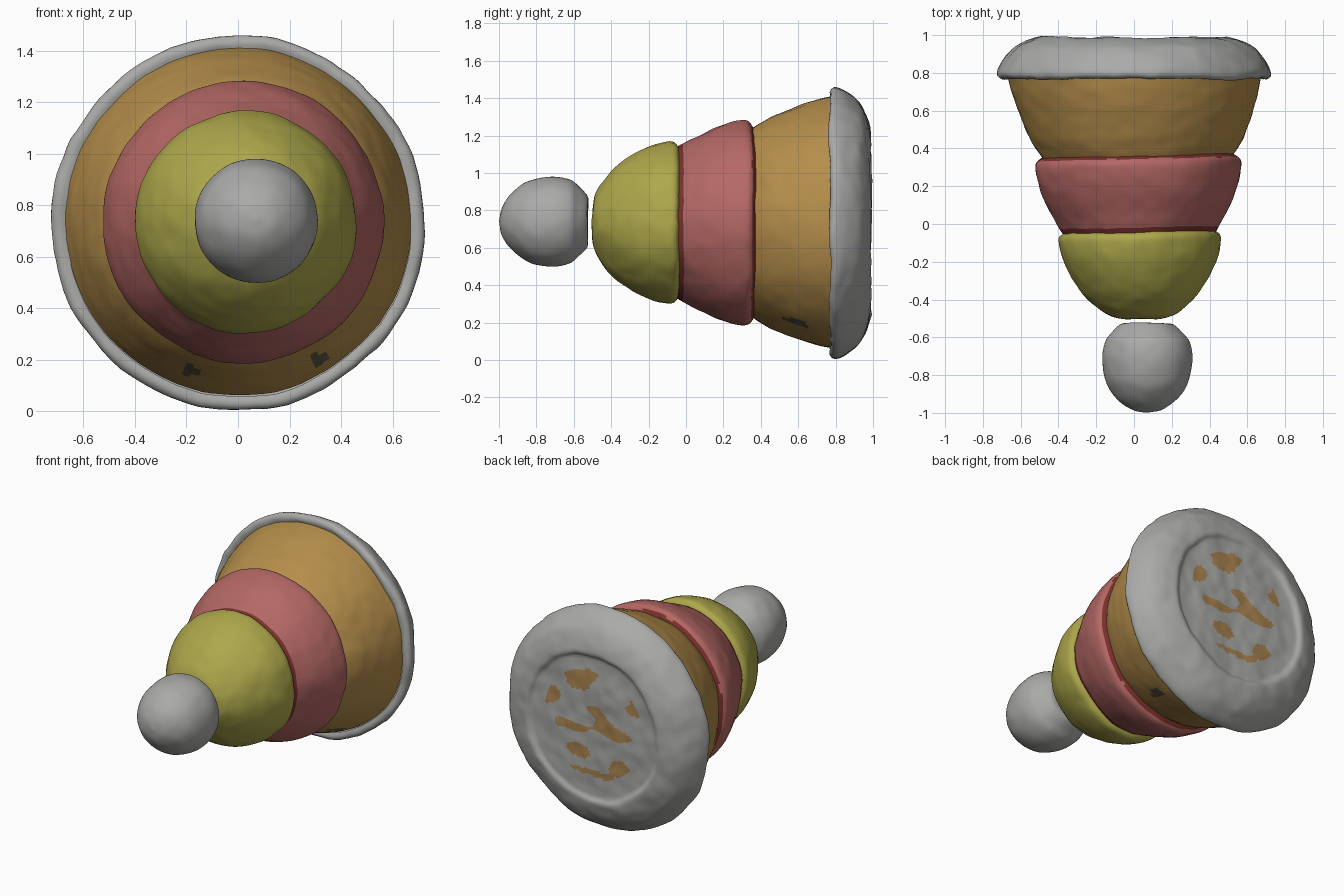
import bpy, bmesh, math
from mathutils import Vector, noise

if "Cube" in bpy.data.objects:
    bpy.data.objects.remove(bpy.data.objects["Cube"])

SEG = 120


def material(name, rgb):
    m = bpy.data.materials.new(name)
    m.diffuse_color = (*rgb, 1)
    m.use_nodes = True
    m.node_tree.nodes["Principled BSDF"].inputs["Base Color"].default_value = m.diffuse_color
    return m


GREY = material("grey", (0.40, 0.40, 0.39))
ORANGE = material("orange", (0.46, 0.27, 0.07))
PINK = material("pink", (0.46, 0.14, 0.13))
YELLOW = material("yellow", (0.42, 0.39, 0.07))
GROOVE = material("dark_red", (0.20, 0.03, 0.025))
STAIN = material("dark_stain", (0.12, 0.10, 0.06))
PATCH = material("orange_patch", (0.40, 0.23, 0.08))


def centre(y):
    # the axis drifts slightly to +x towards the front
    return 0.02 * max(0.0, min(1.0, (0.8 - y) / 0.45)) + 0.02 * max(0.0, min(1.0, (0.35 - y) / 0.85))


def resample(pts, step=0.016):
    # smooth curve through (y, r) points, cut into short even pieces
    out = []
    for i in range(len(pts) - 1):
        a, b = Vector(pts[i]), Vector(pts[i + 1])
        p = Vector(pts[i - 1]) if i else a
        n = Vector(pts[i + 2]) if i + 2 < len(pts) else b
        length = (b - a).length
        ta = (b - p).normalized() * length
        tb = (n - a).normalized() * length
        k = max(1, math.ceil(length / step))
        for s in range(k):
            t = s / k
            out.append(a * (2*t**3 - 3*t**2 + 1) + ta * (t**3 - 2*t**2 + t)
                       + b * (3*t**2 - 2*t**3) + tb * (t**3 - t**2))
    out.append(Vector(pts[-1]))
    return out


def clay(p, amp):
    # hand-made unevenness, depending on position only so seams stay closed
    return p + noise.noise_vector(p * 4) * amp + noise.noise_vector(p * 13) * amp * 0.5


def lathe(name, pts, mats, pick=None, cx=None, cz=0.735, amp=0.008, tilt=0.0):
    bm = bmesh.new()
    rings = []
    for y, r in resample(pts):
        x0 = centre(y) if cx is None else cx
        if r < 0.002:
            v = bm.verts.new(clay(Vector((x0, y, cz)), amp))
            rings.append([v] * SEG)
            continue
        ring = []
        for j in range(SEG):
            a = 2 * math.pi * j / SEG
            x, z = r * math.cos(a), r * math.sin(a)
            fade = max(0.0, min(1.0, (0.75 - y) / 0.3))
            ring.append(bm.verts.new(clay(Vector((x0 + x, y + tilt * fade * x, cz + z)), amp)))
        rings.append(ring)
    for lo, hi in zip(rings, rings[1:]):
        for j in range(SEG):
            k = (j + 1) % SEG
            f = bm.faces.new(list(dict.fromkeys((lo[j], hi[j], hi[k], lo[k]))))
            f.smooth = True
            if pick:
                f.material_index = pick(f.calc_center_median())
    me = bpy.data.meshes.new(name)
    bm.to_mesh(me)
    bm.free()
    for m in mats:
        me.materials.append(m)
    ob = bpy.data.objects.new(name, me)
    bpy.context.collection.objects.link(ob)
    return ob


# round tip, flattened behind and separated by a small gap
lathe("tip_ball", [(-1.0, 0), (-0.985, 0.075), (-0.93, 0.155), (-0.84, 0.217), (-0.72, 0.24),
                   (-0.62, 0.225), (-0.57, 0.185), (-0.535, 0.15), (-0.525, 0.13), (-0.525, 0)],
      [GREY], cx=0.07, cz=0.74, amp=0.005)

# domed yellow section
lathe("yellow_dome", [(-0.5, 0), (-0.495, 0.13), (-0.46, 0.205), (-0.38, 0.295), (-0.28, 0.365),
                      (-0.18, 0.412), (-0.09, 0.43), (-0.06, 0.425), (-0.045, 0.405)],
      [YELLOW], tilt=0.02)


# pink section with dark grooves at both joints
def pink_pick(p):
    y = p.y - 0.02 * p.x
    return int(y < -0.02 or y > 0.345)


lathe("pink_band", [(-0.045, 0.405), (-0.02, 0.42), (0.04, 0.452), (0.12, 0.492), (0.21, 0.527),
                    (0.3, 0.546), (0.335, 0.54), (0.36, 0.508)],
      [PINK, GROOVE], pink_pick, tilt=0.02)


# orange section with a few dark stains underneath
def orange_pick(p):
    spots = ((0.31, 0.20), (-0.19, 0.16))
    return int(any(math.hypot((p.x - x) * 0.8, p.z - z) < 0.027 for x, z in spots))


lathe("orange_band", [(0.36, 0.508), (0.39, 0.528), (0.46, 0.567), (0.56, 0.608), (0.68, 0.65),
                      (0.775, 0.672)], [ORANGE, STAIN], orange_pick, tilt=0.02)


# grey base with rounded lip, raised inner edge and patchy back
def base_pick(p):
    q = noise.noise(Vector((p.x * 4.5, 3.1, p.z * 9)))
    return int(p.y > 0.95 and math.hypot(p.x, p.z - 0.75) < 0.36 and q > 0.17)


lathe("base_rim", [(0.775, 0.672), (0.768, 0.70), (0.785, 0.724), (0.82, 0.72), (0.88, 0.685),
                   (0.93, 0.64), (0.965, 0.58), (0.985, 0.52), (0.988, 0.49), (0.972, 0.46),
                   (0.975, 0.3), (0.98, 0)],
      [GREY, PATCH], base_pick, cz=0.73, amp=0.011)
